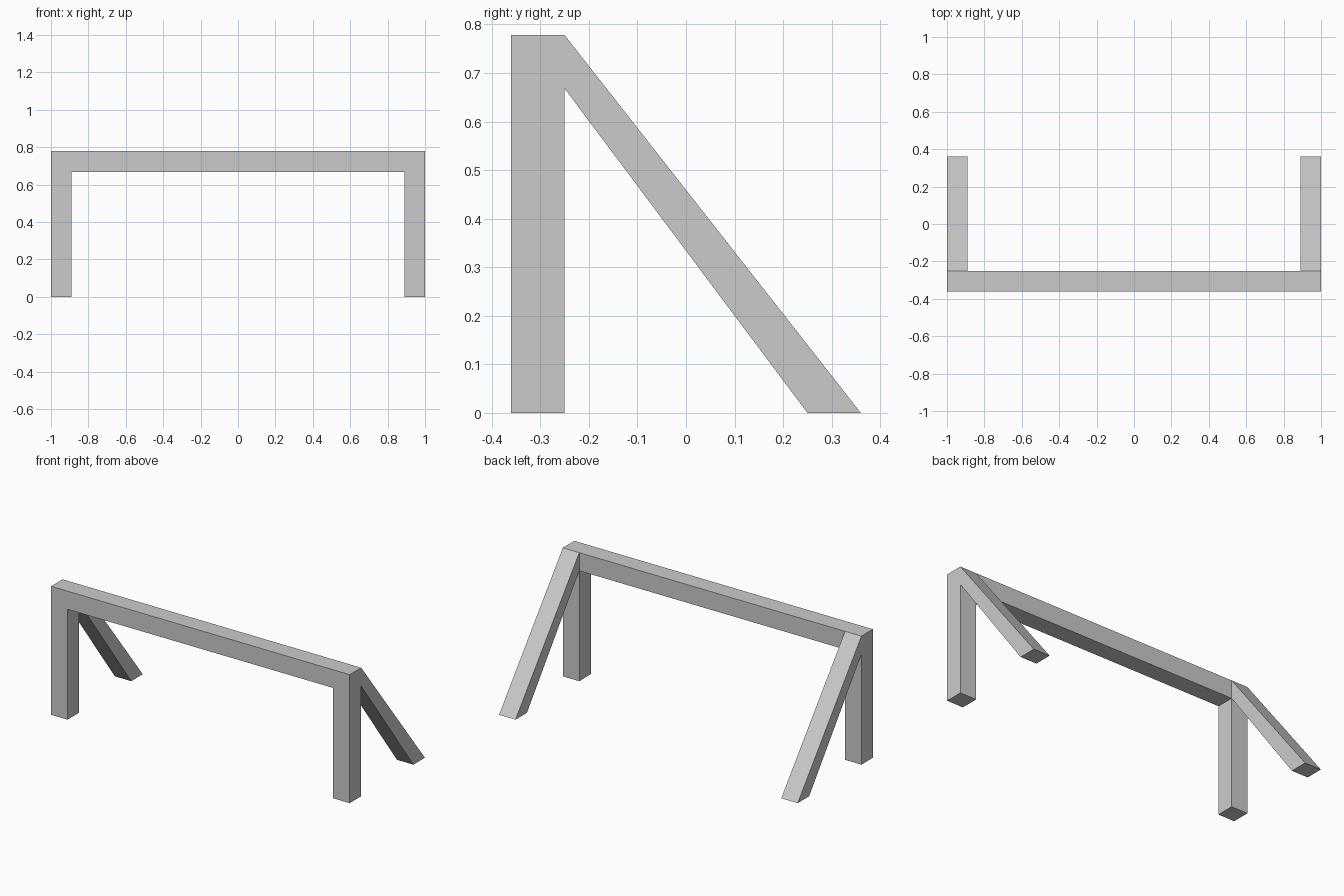
import bpy, bmesh
from mathutils import Vector

if "Cube" in bpy.data.objects:
    bpy.data.objects.remove(bpy.data.objects["Cube"])

HALF = 1.0        # half length
T = 0.11          # timber thickness
DEPTH = 0.36      # half depth
TOP = 0.778


def prism(name, points, offset):
    """Extrude a flat outline of 3D points by an offset vector."""
    bm = bmesh.new()
    face = bm.faces.new([bm.verts.new(p) for p in points])
    ext = bmesh.ops.extrude_face_region(bm, geom=[face], use_keep_orig=True)
    moved = [g for g in ext["geom"] if isinstance(g, bmesh.types.BMVert)]
    bmesh.ops.translate(bm, verts=moved, vec=Vector(offset))
    bmesh.ops.recalc_face_normals(bm, faces=bm.faces[:])
    mesh = bpy.data.meshes.new(name)
    bm.to_mesh(mesh)
    bm.free()
    obj = bpy.data.objects.new(name, mesh)
    bpy.context.collection.objects.link(obj)
    return obj


# Front frame: two posts and the top rail as one arch
inner = HALF - T
arch = [(-HALF, 0), (-HALF, TOP), (HALF, TOP), (HALF, 0),
        (inner, 0), (inner, TOP - T), (-inner, TOP - T), (-inner, 0)]
prism("front_frame", [(x, -DEPTH, z) for x, z in arch], (0, T, 0))

# Slanted rear braces, one at each end
brace = [(-DEPTH + T, TOP), (-DEPTH + T, TOP - T),
         (DEPTH - T, 0), (DEPTH, 0)]
for side, x in (("left", -HALF), ("right", inner)):
    prism(f"{side}_brace", [(x, y, z) for y, z in brace], (T, 0, 0))
